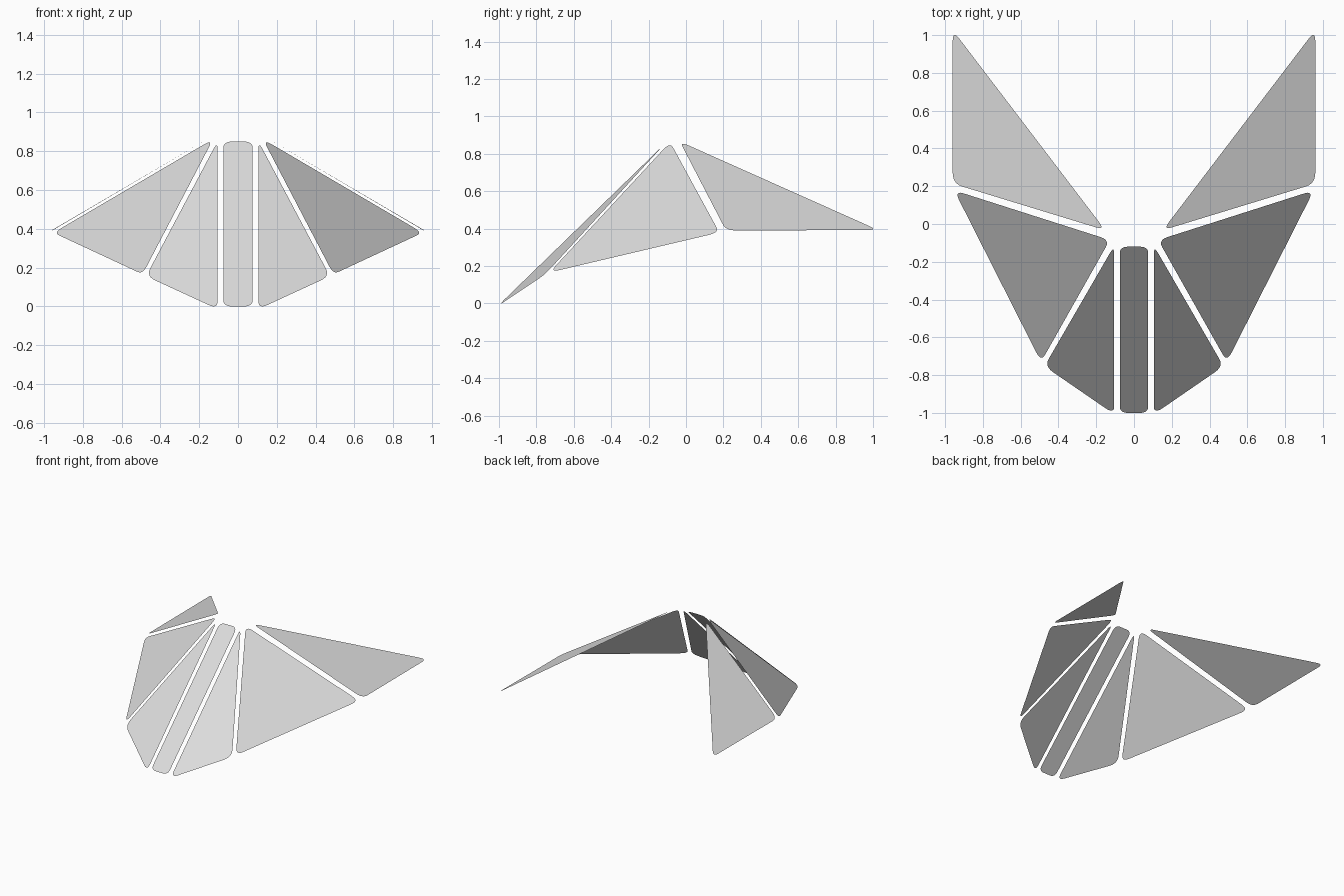
import bpy
from mathutils import Vector

if "Cube" in bpy.data.objects:
    bpy.data.objects.remove(bpy.data.objects["Cube"])

grey = bpy.data.materials.new("light_grey")
grey.diffuse_color = (0.72, 0.72, 0.72, 1)
grey.use_nodes = True
grey.node_tree.nodes["Principled BSDF"].inputs["Base Color"].default_value = grey.diffuse_color


def rounded(corners, inset, steps=6):
    """Outline with each corner replaced by a small curve."""
    pts = [Vector(c) for c in corners]
    out = []
    for i, p in enumerate(pts):
        a = p + (pts[i - 1] - p).normalized() * inset
        b = p + (pts[(i + 1) % len(pts)] - p).normalized() * inset
        for s in range(steps + 1):
            t = s / steps
            out.append(a * (1 - t) ** 2 + p * 2 * t * (1 - t) + b * t * t)
    return out


def panel(name, corners, inset):
    """Single flat sheet with rounded corners, facing up."""
    pts = rounded(corners, inset)
    normal = (Vector(corners[1]) - Vector(corners[0])).cross(
        Vector(corners[2]) - Vector(corners[0]))
    if normal.z < 0:
        pts.reverse()
    mesh = bpy.data.meshes.new(name)
    mesh.from_pydata(pts, [], [range(len(pts))])
    mesh.materials.append(grey)
    obj = bpy.data.objects.new(name, mesh)
    bpy.context.collection.objects.link(obj)


# Central strip
panel("centre_strip", [(-0.075, -1, 0), (0.075, -1, 0),
                       (0.075, -0.12, 0.85), (-0.075, -0.12, 0.85)], 0.045)

# Triangular panels, fanned out on both sides
triangles = {
    "front_panel": [(0.105, -0.115, 0.852), (0.105, -1.007, -0.014),
                    (0.474, -0.753, 0.156)],
    "side_panel": [(0.128, -0.085, 0.863), (0.492, -0.73, 0.166),
                   (0.952, 0.178, 0.38)],
    "rear_panel": [(0.152, -0.033, 0.866), (0.96, 0.214, 0.39),
                   (0.96, 1.027, 0.393)],
}
for name, tri in triangles.items():
    for side, sign in (("right", 1), ("left", -1)):
        panel(f"{name}_{side}", [(x * sign, y, z) for x, y, z in tri], 0.06)
